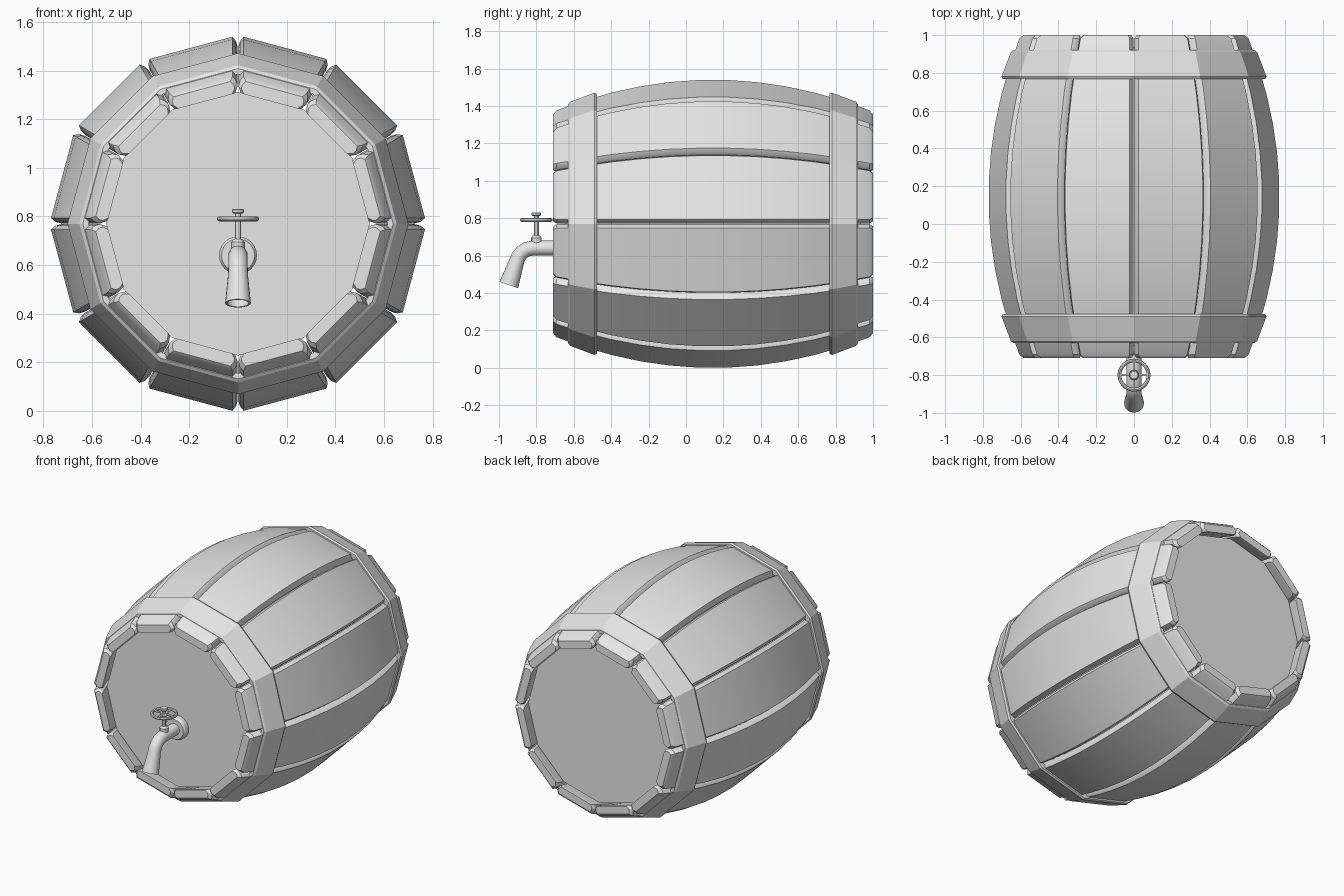
import bpy, bmesh, math
from mathutils import Vector

if "Cube" in bpy.data.objects:
    bpy.data.objects.remove(bpy.data.objects["Cube"], do_unlink=True)

AXIS_Z = 0.77      # height of the barrel axis
MID_Y = 0.145      # middle of the barrel length
HALF = 0.855       # half of the barrel length
STAVES = 12
TAN = math.tan(math.pi / STAVES)

grey = bpy.data.materials.new("plain grey")
grey.use_nodes = True
grey.diffuse_color = (0.8, 0.8, 0.8, 1)
grey.node_tree.nodes["Principled BSDF"].inputs["Base Color"].default_value = (0.8, 0.8, 0.8, 1)


def loft(name, rings, closed=False, angle=30):
    """Skin a list of point rings; cap the ends unless the loft is closed."""
    bm = bmesh.new()
    loops = [[bm.verts.new(p) for p in ring] for ring in rings]
    n = len(loops[0])
    pairs = list(zip(loops, loops[1:])) + ([(loops[-1], loops[0])] if closed else [])
    for a, b in pairs:
        for i in range(n):
            j = (i + 1) % n
            bm.faces.new((a[i], a[j], b[j], b[i]))
    if not closed:
        bm.faces.new(loops[0])
        bm.faces.new(loops[-1])
    bmesh.ops.recalc_face_normals(bm, faces=bm.faces)
    mesh = bpy.data.meshes.new(name)
    bm.to_mesh(mesh)
    bm.free()
    obj = bpy.data.objects.new(name, mesh)
    bpy.context.collection.objects.link(obj)
    mesh.materials.append(grey)
    bpy.ops.object.select_all(action='DESELECT')
    obj.select_set(True)
    bpy.context.view_layer.objects.active = obj
    bpy.ops.object.shade_smooth_by_angle(angle=math.radians(angle))
    return obj


def circle(center, u, v, radius, n):
    c, u, v = Vector(center), Vector(u), Vector(v)
    return [c + radius * (math.cos(t) * u + math.sin(t) * v)
            for t in (2 * math.pi * i / n for i in range(n))]


def lathe_y(name, profile, z, n, closed=False, angle=30):
    """Profile of (y, radius) around an axis along y."""
    rings = [circle((0, y, z), (0, 0, 1), (1, 0, 0), r, n) for y, r in profile]
    return loft(name, rings, closed, angle)


def lathe_z(name, profile, n, closed=False):
    """Profile of (z, radius) around the valve stem."""
    rings = [circle((0, VALVE_Y, z), (1, 0, 0), (0, 1, 0), r, n) for z, r in profile]
    return loft(name, rings, closed)


# Staves: chamfered planks that follow the bulge
def stave(index):
    a = 2 * math.pi * (index + 0.5) / STAVES
    radial = Vector((math.sin(a), 0, math.cos(a)))
    tangent = Vector((math.cos(a), 0, -math.sin(a)))
    steps = 11
    stations = [(-HALF + 2 * HALF * i / steps, 0) for i in range(steps + 1)]
    stations[0] = (-HALF + 0.018, 0)
    stations[-1] = (HALF - 0.018, 0)
    stations = [(-HALF, 0.012)] + stations + [(HALF, 0.012)]
    rings = []
    for t, inset in stations:
        outer = 0.75 - 0.165 * (t / HALF) ** 2
        inner = outer - 0.07
        half = [(outer - inset, outer * TAN - 0.024 - inset),
                (outer - 0.022 - inset / 2, (outer - 0.022) * TAN - 0.008 - inset),
                (inner + 0.025, (inner + 0.025) * TAN - 0.002 - inset),
                (inner + inset / 2, inner * TAN - 0.012 - inset)]
        section = [(w, r) for r, w in half] + [(-w, r) for r, w in reversed(half)]
        base = Vector((0, MID_Y + t, AXIS_Z))
        rings.append([base + tangent * w + radial * r for w, r in section])
    loft(f"stave_{index + 1}", rings)


for i in range(STAVES):
    stave(i)

# Heads and hoops, mirrored about the middle of the barrel
HOOP = [(-0.775, 0.638), (-0.765, 0.652), (-0.635, 0.701),
        (-0.622, 0.695), (-0.622, 0.66), (-0.775, 0.615)]
for side, label in ((1, "front"), (-1, "back")):
    lathe_y(f"{label}_hoop", [(MID_Y + side * t, r) for t, r in HOOP],
            AXIS_Z, STAVES, closed=True, angle=15)
    lathe_y(f"{label}_head", [(MID_Y + side * t, 0.542) for t in (-0.79, -0.75)],
            AXIS_Z, STAVES, angle=15)

# Tap: flange, bent spout with a flared mouth
VALVE_Y = -0.8
TAP_Z = 0.64
lathe_y("tap_flange", [(-0.64, 0.078), (-0.675, 0.078), (-0.69, 0.068), (-0.69, 0.03)], TAP_Z, 24)

path = [(-0.64, 0.64, 0.04), (-0.82, 0.64, 0.04), (-0.85, 0.634, 0.04), (-0.878, 0.617, 0.04),
        (-0.897, 0.592, 0.04), (-0.908, 0.56, 0.041), (-0.948, 0.443, 0.053)]
rings = []
for i, (y, z, r) in enumerate(path):
    p, q = path[max(i - 1, 0)], path[min(i + 1, len(path) - 1)]
    d = Vector((0, q[0] - p[0], q[1] - p[1])).normalized()
    rings.append(circle((0, y, z), (1, 0, 0), (0, -d.z, d.y), r, 20))
mouth = Vector((0, path[-1][0], path[-1][1]))
rings.append([mouth + (p - mouth) * 0.85 for p in rings[-1]])
rings.append([p - d * 0.03 for p in rings[-1]])
loft("tap_spout", rings, angle=40)

# Valve: collar, stem, hand wheel
lathe_z("valve_collar", [(0.65, 0.028), (0.695, 0.028), (0.708, 0.018)], 12)
lathe_z("valve_stem", [(0.69, 0.013), (0.815, 0.013)], 12)
lathe_z("valve_hub", [(0.78, 0.026), (0.8, 0.026)], 16)
lathe_z("valve_knob", [(0.813, 0.02), (0.817, 0.025), (0.827, 0.025), (0.831, 0.02)], 16)
lathe_z("hand_wheel", [(0.79 + 0.01 * math.sin(t), 0.077 + 0.01 * math.cos(t))
                       for t in (math.pi * k / 4 for k in range(8))], 32, closed=True)
for name, d, u in (("wheel_spoke_across", Vector((1, 0, 0)), (0, 1, 0)),
                   ("wheel_spoke_along", Vector((0, 1, 0)), (1, 0, 0))):
    hub = Vector((0, VALVE_Y, 0.79))
    loft(name, [circle(hub + d * s, u, (0, 0, 1), 0.006, 8) for s in (-0.074, 0.074)], angle=50)
